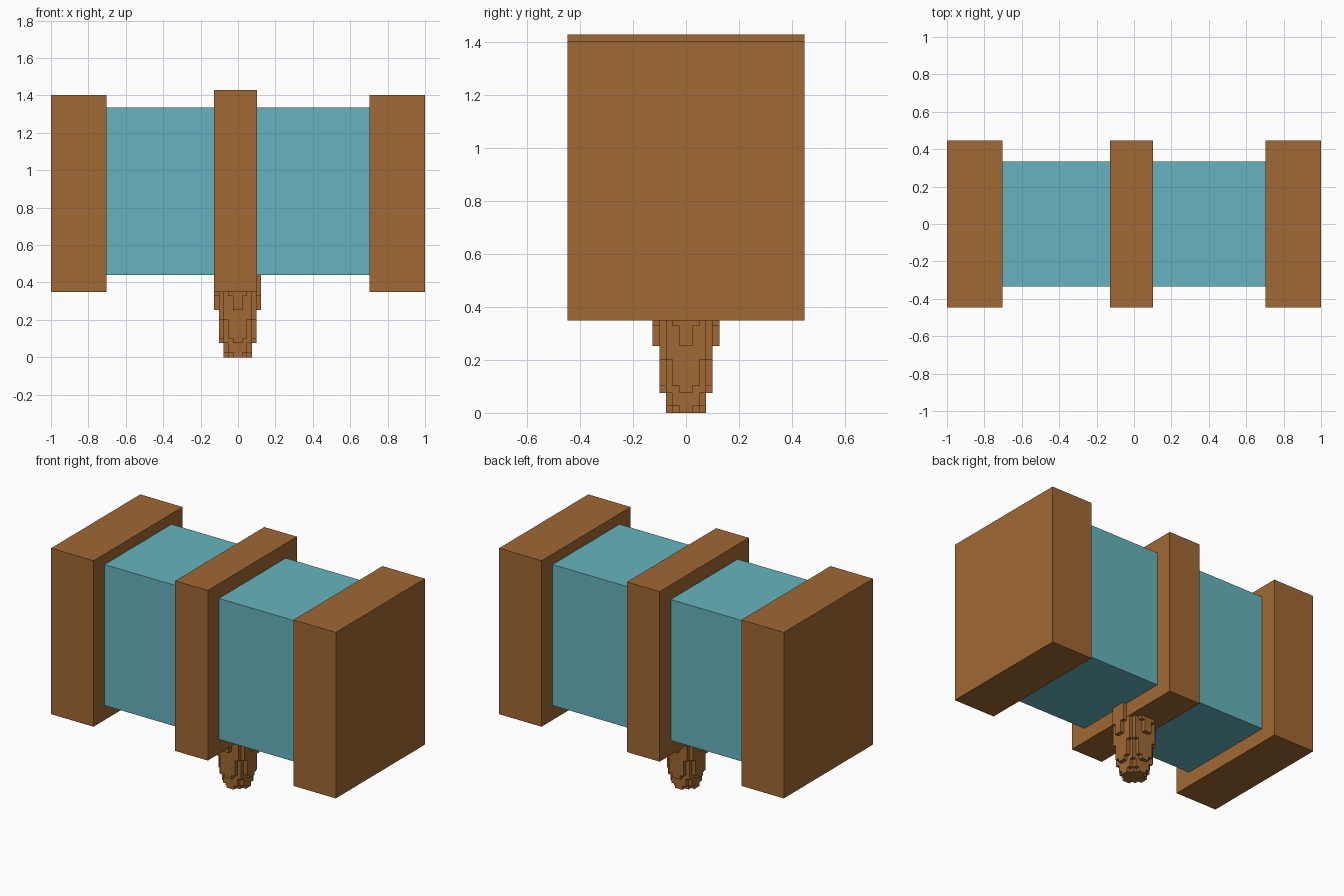
import bpy
import bmesh
import math
from mathutils import Vector

cube = bpy.data.objects.get("Cube")
if cube:
    bpy.data.objects.remove(cube, do_unlink=True)


def material(name, color):
    mat = bpy.data.materials.new(name)
    mat.use_nodes = True
    mat.diffuse_color = color
    mat.node_tree.nodes["Principled BSDF"].inputs["Base Color"].default_value = color
    return mat


BROWN = material("brown_wood", (0.352, 0.138, 0.034, 1))
TEAL = material("teal", (0.133, 0.456, 0.515, 1))


def add_object(name, bm, mat):
    mesh = bpy.data.meshes.new(name)
    bm.to_mesh(mesh)
    bm.free()
    mesh.materials.append(mat)
    obj = bpy.data.objects.new(name, mesh)
    bpy.context.collection.objects.link(obj)
    return obj


def add_box(name, low, high, mat):
    low, high = Vector(low), Vector(high)
    bm = bmesh.new()
    bmesh.ops.create_cube(bm, size=1)
    bmesh.ops.scale(bm, vec=high - low, verts=bm.verts)
    bmesh.ops.translate(bm, vec=(low + high) / 2, verts=bm.verts)
    return add_object(name, bm, mat)


# Hammer head: teal core, two end blocks and a middle band
add_box("head_core", (-0.72, -0.335, 0.44), (0.72, 0.335, 1.335), TEAL)
add_box("right_end_block", (-1, -0.447, 0.348), (-0.702, 0.447, 1.402), BROWN)
add_box("left_end_block", (0.702, -0.447, 0.348), (1, 0.447, 1.402), BROWN)
add_box("middle_band", (-0.128, -0.447, 0.348), (0.101, 0.447, 1.428), BROWN)


# Handle: stepped round stub made of small cells, tapering to a blunt tip
def add_handle(name, cell, half, layers, center_x):
    filled = set()
    for i in range(-half, half):
        for j in range(-half, half):
            radius = math.hypot(i + 0.5, j + 0.5) * cell
            start = math.floor(0.34 * (radius / 0.12) ** 5 / cell)
            if radius < 0.125:
                filled.update((i, j, k) for k in range(start, layers))

    bm = bmesh.new()
    corners = {}

    def corner(key):
        if key not in corners:
            x, y, z = (c * cell for c in key)
            corners[key] = bm.verts.new((x + center_x, y, z))
        return corners[key]

    # Only cell sides without a neighbour become faces
    for pos in filled:
        for axis in range(3):
            u, v = (axis + 1) % 3, (axis + 2) % 3
            for side in (0, 1):
                near = list(pos)
                near[axis] += 1 if side else -1
                if tuple(near) in filled:
                    continue
                ring = []
                for du, dv in ((0, 0), (1, 0), (1, 1), (0, 1)):
                    key = list(pos)
                    key[axis] += side
                    key[u] += du
                    key[v] += dv
                    ring.append(corner(tuple(key)))
                bm.faces.new(ring if side else ring[::-1])
    return add_object(name, bm, BROWN)


add_handle("handle", 0.0252, 5, 18, -0.002)
